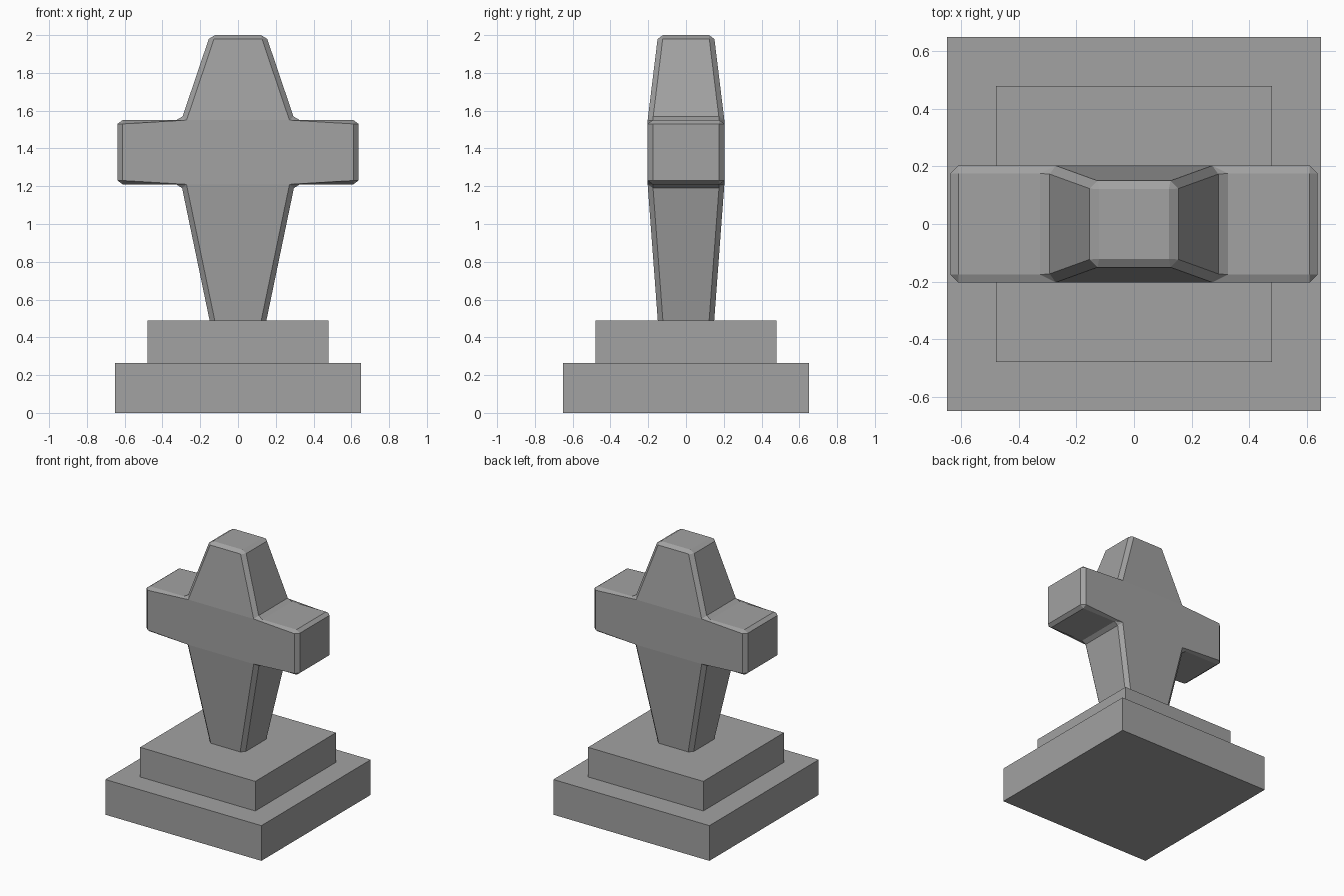
import bpy
import bmesh

cube = bpy.data.objects.get("Cube")
if cube:
    bpy.data.objects.remove(cube, do_unlink=True)

# Single stone colour
stone = bpy.data.materials.new("grey stone")
stone.use_nodes = True
STONE = (0.36, 0.36, 0.36, 1)
stone.diffuse_color = STONE
stone.node_tree.nodes["Principled BSDF"].inputs["Base Color"].default_value = STONE


def add_object(name, bm):
    bmesh.ops.recalc_face_normals(bm, faces=bm.faces[:])
    mesh = bpy.data.meshes.new(name)
    bm.to_mesh(mesh)
    bm.free()
    mesh.materials.append(stone)
    obj = bpy.data.objects.new(name, mesh)
    bpy.context.collection.objects.link(obj)
    return obj


def plinth_step(name, half, bottom, top, width=0.022):
    """Square slab, chamfered everywhere except around its underside."""
    bm = bmesh.new()
    bmesh.ops.create_cube(bm, size=1)
    for v in bm.verts:
        v.co = (v.co.x * 2 * half, v.co.y * 2 * half, top if v.co.z > 0 else bottom)
    edges = [e for e in bm.edges if max(v.co.z for v in e.verts) == top]
    bmesh.ops.bevel(bm, geom=edges, offset=width, segments=1, affect='EDGES')
    return add_object(name, bm)


plinth_step("lower_step", 0.65, 0.0, 0.265)
plinth_step("upper_step", 0.48, 0.26, 0.488)

# Cross: right half of the outline as (x, z, half depth), mirrored to the left
SQUASH = 0.75  # makes the chamfers shallower in height than across
half_outline = [
    (0.138, 0.43, 0.145),   # foot, sunk into the upper step
    (0.30, 1.21, 0.203),    # under the arm
    (0.638, 1.21, 0.203),
    (0.638, 1.55, 0.203),
    (0.30, 1.55, 0.203),    # above the arm
    (0.148, 2.0, 0.148),    # head
]
outline = half_outline + [(-x, z, d) for x, z, d in reversed(half_outline)]
bm = bmesh.new()
front, back = [
    [bm.verts.new((x, side * d, z / SQUASH)) for x, z, d in outline]
    for side in (-1, 1)
]
count = len(outline)
for ring in (front, back):
    bm.faces.new([ring[i] for i in (0, 1, 10, 11)])       # tapered shaft
    bm.faces.new(ring[1:5] + ring[7:11])                  # crossbar
    bm.faces.new(ring[4:8])                               # tapered head
for i in range(count):
    j = (i + 1) % count
    bm.faces.new((front[i], front[j], back[j], back[i]))
cross = add_object("cross", bm)
cross.scale.z = SQUASH

chamfer = cross.modifiers.new("chamfer", 'BEVEL')
chamfer.width = 0.027
chamfer.segments = 1
chamfer.limit_method = 'ANGLE'
chamfer.angle_limit = 0.4
